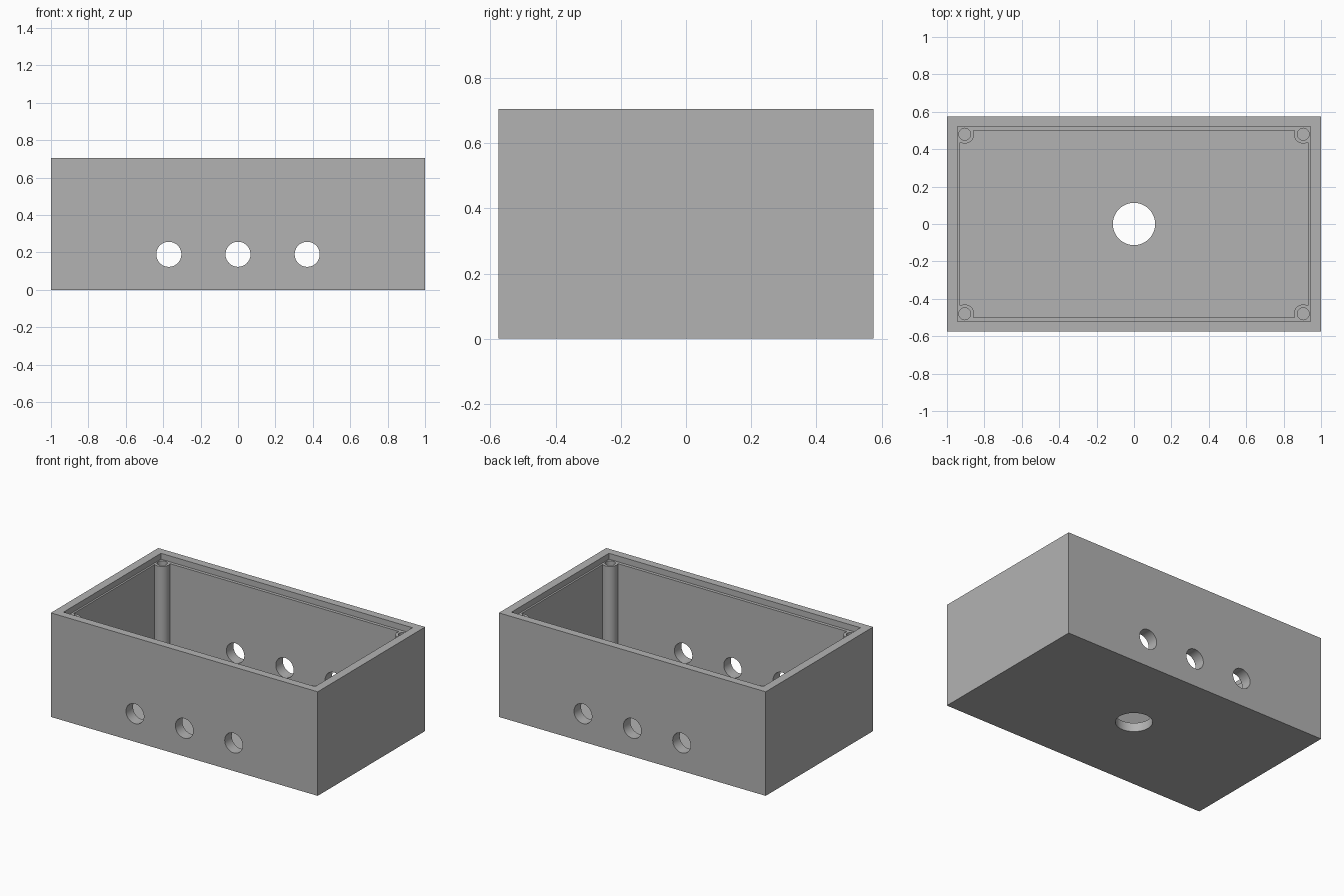
import bpy
import math

cube = bpy.data.objects.get("Cube")
if cube:
    bpy.data.objects.remove(cube, do_unlink=True)

WIDTH, DEPTH, HEIGHT = 2.0, 1.15, 0.705
FLOOR = 0.06
LEDGE = 0.665            # height of the lid seat and post tops
POST_X, POST_Y = 0.905, 0.48

grey = bpy.data.materials.new("light_grey")
grey.use_nodes = True
grey.diffuse_color = (0.45, 0.45, 0.45, 1)
grey.node_tree.nodes["Principled BSDF"].inputs["Base Color"].default_value = (0.45, 0.45, 0.45, 1)


def box(name, w, d, z0, z1):
    bpy.ops.mesh.primitive_cube_add(size=1, location=(0, 0, (z0 + z1) / 2))
    ob = bpy.context.object
    ob.name = name
    ob.scale = (w, d, z1 - z0)
    bpy.ops.object.transform_apply(location=True, rotation=False, scale=True)
    ob.data.materials.append(grey)
    return ob


def cylinder(name, radius, length, centre, rotation=(0, 0, 0)):
    bpy.ops.mesh.primitive_cylinder_add(vertices=48, radius=radius, depth=length,
                                        location=centre, rotation=rotation)
    ob = bpy.context.object
    ob.name = name
    ob.data.materials.append(grey)
    return ob


def combine(target, tool, operation):
    """Apply a boolean and discard the tool object."""
    mod = target.modifiers.new(tool.name, 'BOOLEAN')
    mod.operation = operation
    mod.solver = 'EXACT'
    mod.object = tool
    bpy.context.view_layer.objects.active = target
    bpy.ops.object.modifier_apply(modifier=mod.name)
    bpy.data.objects.remove(tool, do_unlink=True)


# Open box
case = box("enclosure_box", WIDTH, DEPTH, 0, HEIGHT)
combine(case, box("cavity", 1.86, 1.0, FLOOR, 1), 'DIFFERENCE')

# Corner screw posts, merged into the walls
corners = [(sx * POST_X, sy * POST_Y) for sx in (-1, 1) for sy in (-1, 1)]
for x, y in corners:
    combine(case, cylinder("post", 0.05, 0.65, (x, y, 0.36)), 'UNION')

# Lid recess, trimming the post tops level with the ledge
combine(case, box("lid_recess", 1.885, 1.043, LEDGE, 1), 'DIFFERENCE')

# Screw holes in the posts
for x, y in corners:
    combine(case, cylinder("screw_hole", 0.032, 0.8, (x, y, FLOOR + 0.4)), 'DIFFERENCE')

# Cable holes through front and back walls
for x in (-0.37, 0, 0.37):
    combine(case, cylinder("cable_hole", 0.067, 2, (x, 0, 0.19), (math.pi / 2, 0, 0)), 'DIFFERENCE')

# Round opening in the floor
combine(case, cylinder("floor_hole", 0.113, 0.4, (0, 0, 0)), 'DIFFERENCE')

# Smooth round walls, sharp edges elsewhere
bpy.ops.object.select_all(action='DESELECT')
case.select_set(True)
bpy.context.view_layer.objects.active = case
bpy.ops.object.shade_smooth_by_angle(angle=math.radians(30))
